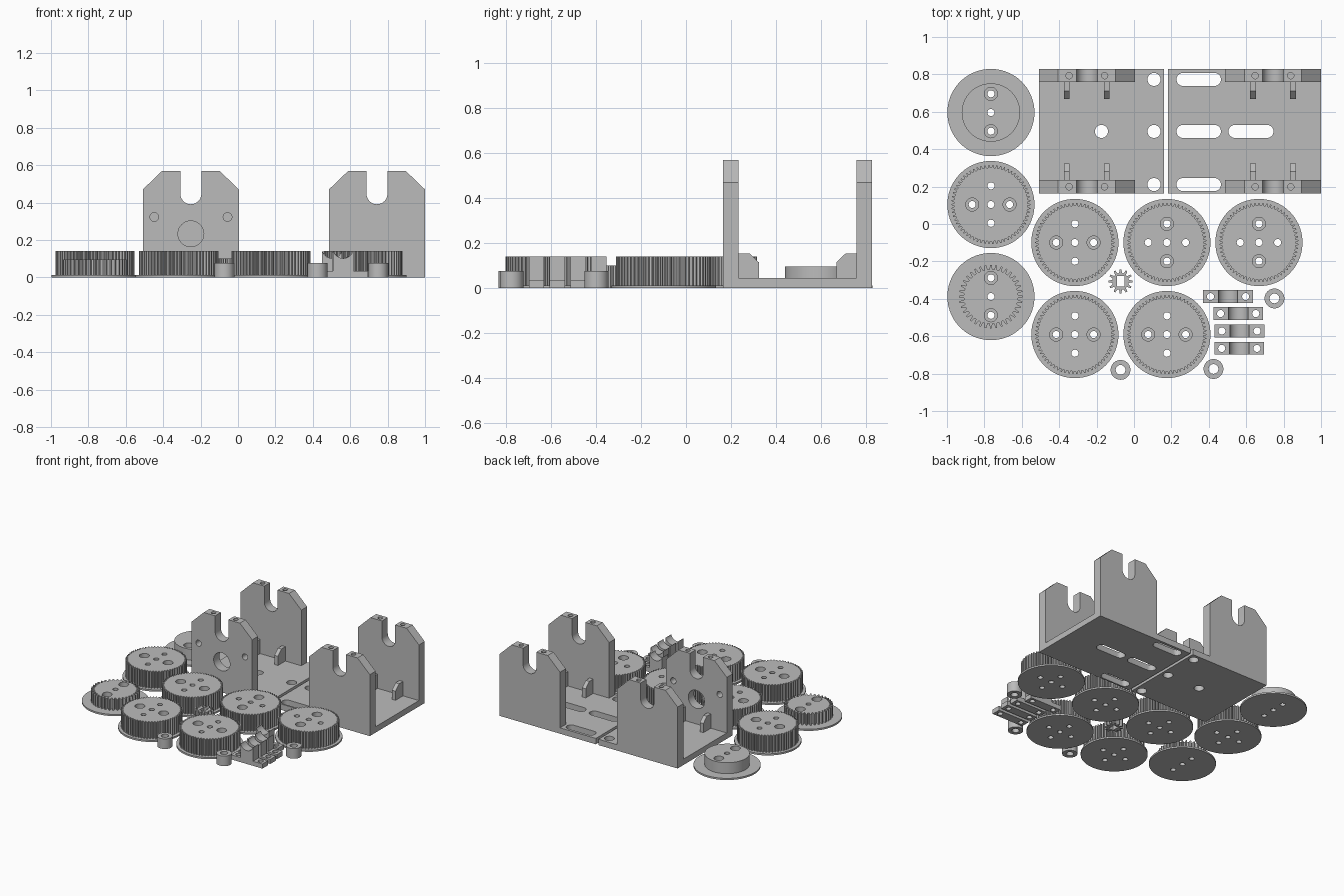
import bpy, bmesh
from math import cos, sin, pi, radians

if "Cube" in bpy.data.objects:
    bpy.data.objects.remove(bpy.data.objects["Cube"])

grey = bpy.data.materials.new("plain_grey")
grey.diffuse_color = (0.5, 0.5, 0.5, 1)
grey.use_nodes = True
grey.node_tree.nodes["Principled BSDF"].inputs["Base Color"].default_value = grey.diffuse_color
scene = bpy.context.scene.collection


# ---------- helpers ----------
def prism(name, outline, lo, hi, axis='z'):
    """Extrude a closed 2D outline along z, y or x."""
    place = {'z': lambda a, b, h: (a, b, h),
             'y': lambda a, b, h: (a, h, b),
             'x': lambda a, b, h: (h, a, b)}[axis]
    bm = bmesh.new()
    low = [bm.verts.new(place(a, b, lo)) for a, b in outline]
    high = [bm.verts.new(place(a, b, hi)) for a, b in outline]
    bm.faces.new(low)
    bm.faces.new(high)
    n = len(outline)
    for i in range(n):
        j = (i + 1) % n
        bm.faces.new((low[i], low[j], high[j], high[i]))
    bmesh.ops.recalc_face_normals(bm, faces=bm.faces)
    me = bpy.data.meshes.new(name)
    bm.to_mesh(me)
    bm.free()
    me.materials.append(grey)
    ob = bpy.data.objects.new(name, me)
    scene.objects.link(ob)
    return ob


def arc(cx, cy, r, a0, a1, n):
    return [(cx + r * cos(radians(a0 + (a1 - a0) * i / n)),
             cy + r * sin(radians(a0 + (a1 - a0) * i / n))) for i in range(n + 1)]


def circle(cx, cy, r, n=32):
    return arc(cx, cy, r, 0, 360, n)[:-1]


def rect(x0, x1, y0, y1):
    return [(x0, y0), (x1, y0), (x1, y1), (x0, y1)]


def slot(x0, x1, cy, r):
    return arc(x1 - r, cy, r, -90, 90, 14) + arc(x0 + r, cy, r, 90, 270, 14)


def teeth(count, root, tip):
    pts = []
    for i in range(count):
        for f, r in ((-0.32, root), (-0.14, tip), (0.14, tip), (0.32, root)):
            a = 2 * pi * (i + f) / count
            pts.append((r * cos(a), r * sin(a)))
    return pts


def combine(ob, parts, mode='DIFFERENCE'):
    """Boolean a list of helper solids into ob, then delete the helpers."""
    for p in parts:
        m = ob.modifiers.new("bool", 'BOOLEAN')
        m.operation, m.solver, m.object = mode, 'EXACT', p
    dg = bpy.context.evaluated_depsgraph_get()
    ob.data = bpy.data.meshes.new_from_object(ob.evaluated_get(dg))
    ob.modifiers.clear()
    for p in parts:
        bpy.data.objects.remove(p)
    return ob


def smooth(ob):
    bpy.ops.object.select_all(action='DESELECT')
    ob.select_set(True)
    bpy.context.view_layer.objects.active = ob
    bpy.ops.object.shade_smooth_by_angle(angle=radians(30))


def copies(ob, places):
    """Put ob at the first place and linked copies at the others (x, y, turn)."""
    smooth(ob)
    base = ob.name
    for i, (x, y, turn) in enumerate(places):
        c = ob if i == 0 else ob.copy()
        if i:
            c.name = f"{base}_{i + 1}"
            scene.objects.link(c)
        c.location = (x, y, 0)
        c.rotation_euler.z = radians(turn)


# ---------- flanged wheels ----------
def wheel(name, outline, height, extra_holes):
    ob = prism(name, circle(0, 0, 0.233, 72), 0, 0.013)
    combine(ob, [prism("hub", outline, 0.005, height)], 'UNION')
    spots = [(0, 0), (0.1, 0), (-0.1, 0)]
    if extra_holes:
        spots += [(0, 0.1), (0, -0.1)]
    cuts = [prism("hole", circle(x, y, 0.019, 20), -0.1, 0.3) for x, y in spots]
    cuts += [prism("bore", circle(x, 0, 0.035, 28), height - 0.06, 0.3) for x in (-0.1, 0.1)]
    return combine(ob, cuts)


copies(wheel("pulley", teeth(62, 0.197, 0.212), 0.14, True),
       [(-0.765, 0.104, 0), (-0.316, -0.099, 0), (0.176, -0.099, 90),
        (0.668, -0.099, 90), (-0.316, -0.591, 0), (0.176, -0.591, 0)])
copies(wheel("drive_gear", teeth(36, 0.145, 0.17), 0.097, False), [(-0.765, -0.388, 90)])
copies(wheel("plain_wheel", circle(0, 0, 0.156, 64), 0.097, False), [(-0.765, 0.596, 90)])

# ---------- pinion with flat-sided bore ----------
pinion = prism("pinion", teeth(12, 0.045, 0.065), 0, 0.1)
combine(pinion, [prism("bore", rect(-0.02, 0.02, -0.028, 0.028), -0.1, 0.3)])
copies(pinion, [(-0.072, -0.307, 0)])

# ---------- spacers ----------
spacer = prism("spacer", circle(0, 0, 0.053, 40), 0, 0.077)
combine(spacer, [prism("bore", circle(0, 0, 0.026, 28), -0.1, 0.3)])
copies(spacer, [(-0.072, -0.78, 0), (0.425, -0.775, 0), (0.751, -0.398, 0)])

# ---------- shaft clamps: two tabs and a grooved block ----------
profile = ([(-0.133, 0), (0.133, 0), (0.133, 0.035), (0.054, 0.035), (0.054, 0.14)]
           + arc(0, 0.156, 0.054, -17, -163, 16)
           + [(-0.054, 0.14), (-0.054, 0.035), (-0.133, 0.035)])
clamp = prism("clamp", profile, -0.034, 0.034, 'y')
combine(clamp, [prism("hole", circle(x, 0, 0.019, 20), -0.1, 0.3) for x in (-0.094, 0.094)])
copies(clamp, [(0.503, -0.388, 0), (0.557, -0.479, 0), (0.564, -0.572, 0), (0.563, -0.665, 0)])

# ---------- brackets ----------
Y0, Y1, WALL, BASE = 0.164, 0.828, 0.07, 0.045


def bracket(name, x0, x1, wall_x, base_cuts, front_holes):
    ob = prism(name, rect(x0, x1, Y0, Y1), 0, BASE)
    w = 0.257
    # notched wall with chamfered shoulders
    outline = ([(wall_x - w, 0), (wall_x + w, 0), (wall_x + w, 0.47),
                (wall_x + 0.153, 0.57), (wall_x + 0.056, 0.57)]
               + arc(wall_x, 0.447, 0.056, 0, -180, 20)
               + [(wall_x - 0.056, 0.57), (wall_x - 0.153, 0.57), (wall_x - w, 0.47)])
    parts = [prism("wall", outline, y, y + WALL, 'y') for y in (Y0, Y1 - WALL)]
    # small stop ribs inside each wall
    for y, s in ((Y0 + WALL, 1), (Y1 - WALL, -1)):
        rib = [(y - 0.01 * s, 0.03), (y + 0.09 * s, 0.03), (y + 0.09 * s, 0.115),
               (y + 0.048 * s, 0.155), (y - 0.01 * s, 0.155)]
        for dx in (-0.107, 0.107):
            parts.append(prism("rib", rib, wall_x + dx - 0.015, wall_x + dx + 0.015, 'x'))
    combine(ob, parts, 'UNION')
    # base openings, screw holes in the wall tops, holes in the front wall
    cuts = [prism("opening", o, -0.1, 0.1) for o in base_cuts]
    for y in (Y0 + WALL / 2, Y1 - WALL / 2):
        for dx in (-0.095, 0.095):
            cuts.append(prism("screw_hole", circle(wall_x + dx, y, 0.017, 20), 0.45, 0.7))
    for dx, z, r in front_holes:
        cuts.append(prism("wall_hole", circle(wall_x + dx, z, r, 40), 0.1, 0.3, 'y'))
    smooth(combine(ob, cuts))


YS = (0.211, 0.495, 0.773)
bracket("motor_bracket", -0.509, 0.161, -0.252,
        [circle(0.107, y, 0.035) for y in YS] + [circle(-0.174, 0.495, 0.035)],
        [(-0.196, 0.323, 0.023), (0.196, 0.323, 0.023), (0, 0.233, 0.069)])
bracket("sliding_bracket", 0.183, 1.0, 0.743,
        [slot(0.227, 0.465, y, 0.035) for y in YS] + [slot(0.505, 0.746, 0.495, 0.035)], [])
